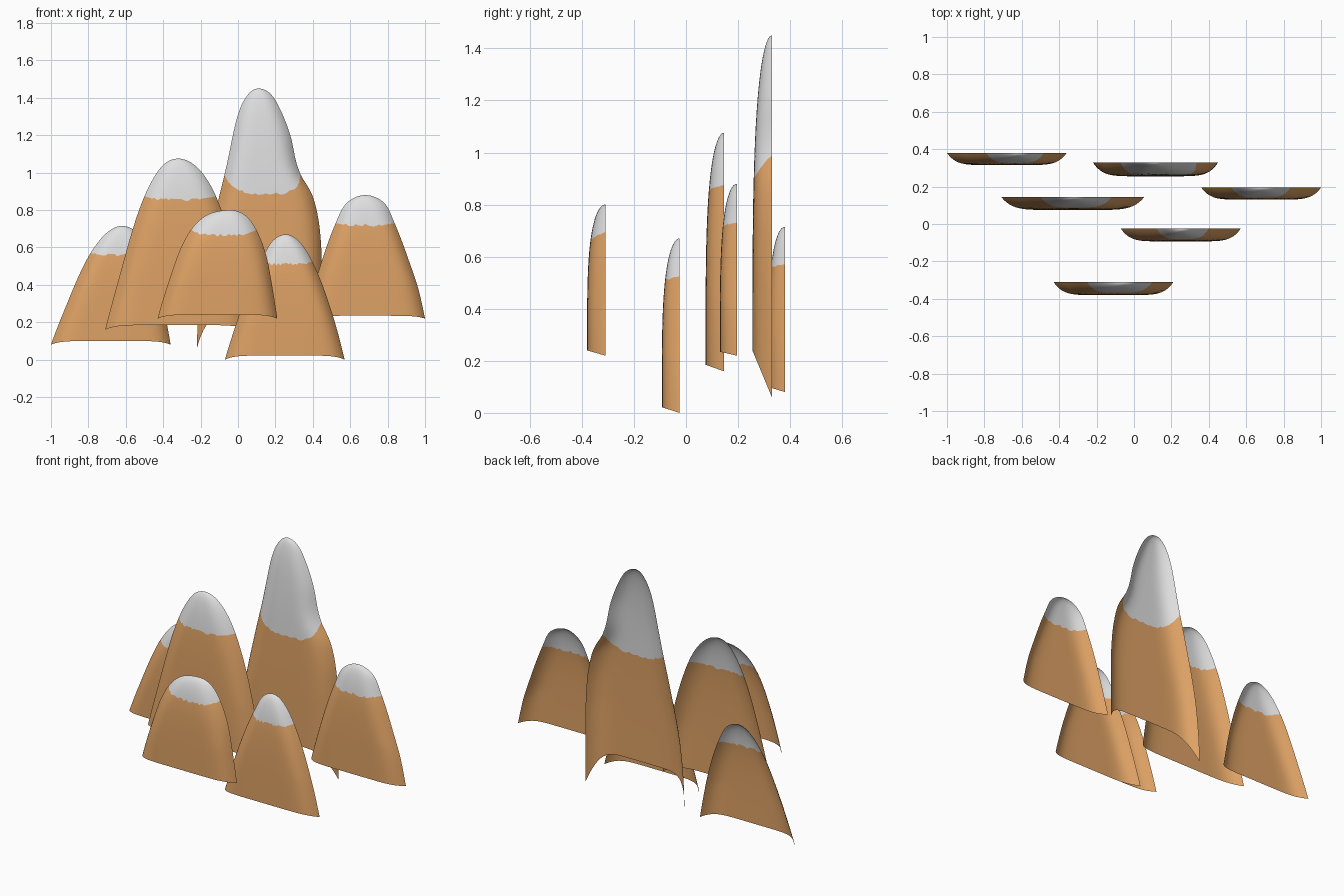
import bpy, bmesh, math, random

if "Cube" in bpy.data.objects:
    bpy.data.objects.remove(bpy.data.objects["Cube"])

random.seed(4)


def material(name, rgb):
    m = bpy.data.materials.new(name)
    m.diffuse_color = (*rgb, 1)
    m.use_nodes = True
    m.node_tree.nodes["Principled BSDF"].inputs["Base Color"].default_value = m.diffuse_color
    return m


ROCK = material("orange rock", (0.73, 0.36, 0.13))
SNOW = material("grey white snow", (0.74, 0.74, 0.74))


def smooth_curve(pts):
    """Cubic interpolation x(s) through sorted (s, x) points."""
    n = len(pts)
    sec = [(pts[i + 1][1] - pts[i][1]) / (pts[i + 1][0] - pts[i][0]) for i in range(n - 1)]
    slope = [sec[0]] + [(sec[i - 1] + sec[i]) / 2 for i in range(1, n - 1)] + [sec[-1]]

    def f(s):
        i = 0
        while i < n - 2 and s > pts[i + 1][0]:
            i += 1
        (s0, x0), (s1, x1) = pts[i], pts[i + 1]
        h = s1 - s0
        t = (s - s0) / h
        return (x0 * (1 + 2 * t) * (1 - t) ** 2 + slope[i] * h * t * (1 - t) ** 2
                + x1 * t * t * (3 - 2 * t) + slope[i + 1] * h * t * t * (t - 1))
    return f


def mountain(name, apex, base, left, right, y_back, depth, lift, snow, curl=0.01):
    """Open-backed bulging shell; left/right are outline (x, z) points below the apex."""
    xa, za = apex
    height = za - base

    def side(pts):
        return smooth_curve([(0, xa)] + [(math.sqrt((za - z) / height), x) for x, z in pts])
    xl, xr = side(left), side(right)

    def point(u, s):
        t = s * s
        n = 2.5 + 4.5 * min(1, t * 1.5)
        bulge = 1 - abs(u) ** n
        dome = math.sqrt(max(0, 1 - (1 - t) ** 4))
        a, b = xl(s), xr(s)
        return ((a + b) / 2 + (b - a) / 2 * u,
                y_back - depth * dome * bulge,
                za - height * t + lift * bulge * t ** 4)

    cols, top, low = 40, 18, 26
    bm = bmesh.new()
    grid = []
    for c in range(cols + 1):
        u = math.sin(math.pi / 2 * (2 * c / cols - 1))
        # ragged snow line that rises towards the rim
        z = snow + curl * abs(u) ** 3 + random.uniform(-0.009, 0.009) * (1 - u * u)
        k = math.sqrt((za - z) / height)
        rows = [k * i / top for i in range(top)] + [k + (1 - k) * i / low for i in range(low + 1)]
        grid.append([bm.verts.new(point(u, s)) for s in rows])
    for c in range(cols):
        for r in range(top + low):
            f = bm.faces.new((grid[c][r], grid[c][r + 1], grid[c + 1][r + 1], grid[c + 1][r]))
            f.material_index = 1 if r < top else 0
            f.smooth = True
    bmesh.ops.remove_doubles(bm, verts=bm.verts, dist=1e-5)
    me = bpy.data.meshes.new(name)
    bm.to_mesh(me)
    bm.free()
    me.materials.append(ROCK)
    me.materials.append(SNOW)
    bpy.context.collection.objects.link(bpy.data.objects.new(name, me))


# Back row
mountain("back_left_mountain", (-.62, .715), .08,
         [(-.70, .68), (-.80, .55), (-.91, .31), (-1, .08)],
         [(-.54, .68), (-.485, .58), (-.425, .40), (-.36, .08)],
         .38, .065, .02, .56)
mountain("tall_mountain", (.11, 1.45), .06,
         [(.055, 1.42), (.01, 1.34), (-.065, 1.02), (-.12, .79), (-.19, .45), (-.215, .2), (-.22, .06)],
         [(.175, 1.42), (.23, 1.33), (.28, 1.2), (.33, 1.0), (.395, .885), (.43, .75),
          (.445, .6), (.45, .3), (.45, .06)],
         .33, .075, .18, .88, .11)
mountain("right_mountain", (.68, .88), .22,
         [(.57, .825), (.52, .725), (.43, .47), (.36, .22)],
         [(.785, .835), (.835, .735), (.91, .54), (.965, .375), (1, .22)],
         .195, .065, .015, .72)
# Middle row
mountain("middle_left_mountain", (-.32, 1.075), .16,
         [(-.39, 1.05), (-.44, .99), (-.51, .85), (-.63, .46), (-.71, .16)],
         [(-.21, 1.02), (-.14, .92), (-.10, .83), (-.02, .57), (.03, .33), (.055, .16)],
         .145, .07, .025, .855, .02)
mountain("middle_right_mountain", (.255, .67), 0,
         [(.18, .63), (.125, .53), (.01, .25), (-.07, 0)],
         [(.33, .63), (.40, .52), (.48, .32), (.535, .14), (.57, 0)],
         -.025, .068, .022, .51, .015)
# Front
mountain("front_mountain", (-.04, .8), .22,
         [(-.125, .79), (-.20, .75), (-.285, .64), (-.36, .45), (-.43, .22)],
         [(.035, .775), (.095, .70), (.15, .56), (.185, .38), (.21, .22)],
         -.31, .07, .02, .665, .03)
